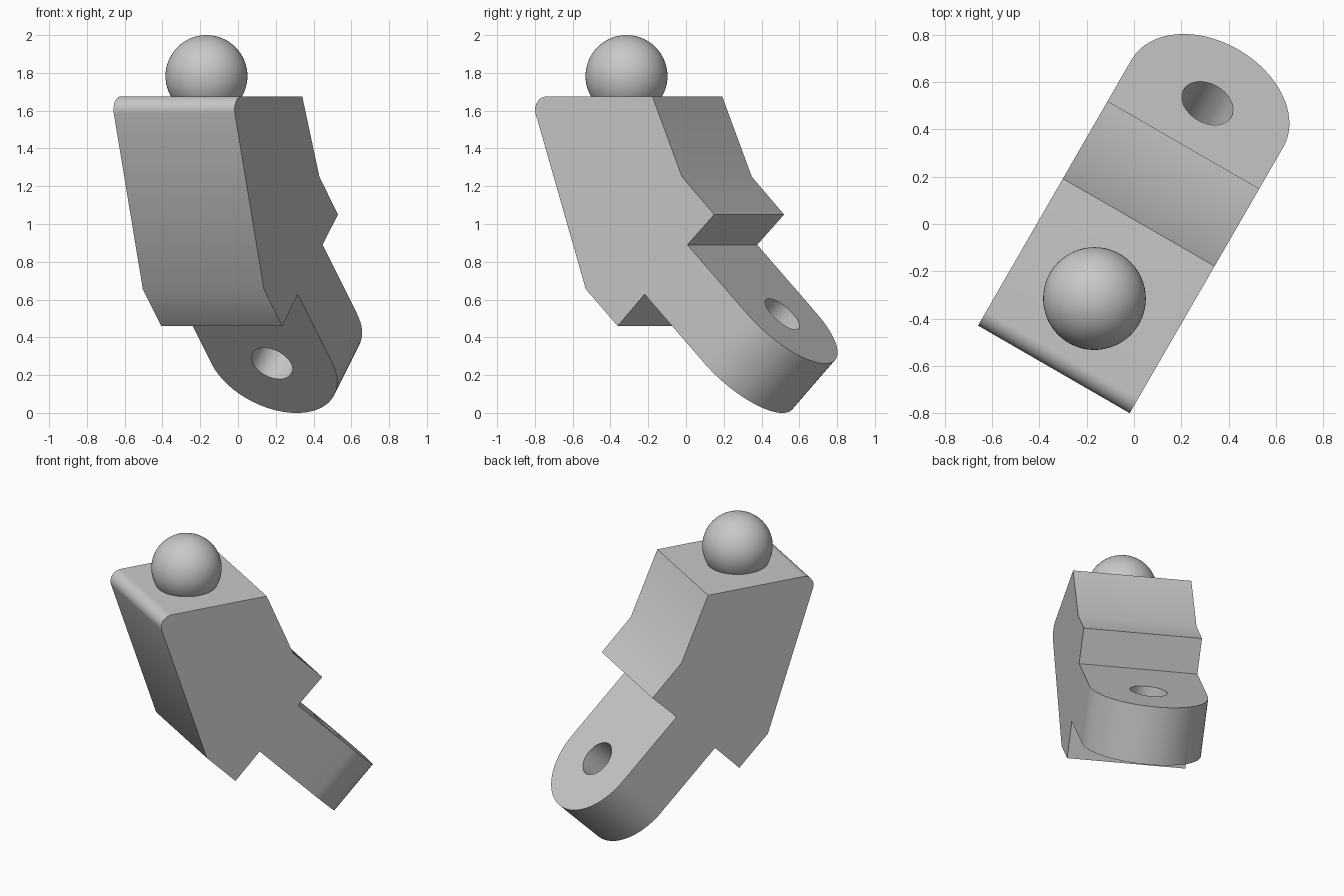
import bpy, bmesh
from math import sin, cos, pi, radians, sqrt
from mathutils import Vector

cube = bpy.data.objects.get("Cube")
if cube:
    bpy.data.objects.remove(cube, do_unlink=True)

grey = bpy.data.materials.new("light grey")
grey.use_nodes = True
colour = (0.58, 0.58, 0.58, 1)
grey.diffuse_color = colour
grey.node_tree.nodes["Principled BSDF"].inputs["Base Color"].default_value = colour

HALF = 0.37                                  # half width, also arm thickness and end radius
TURN = radians(-30)
MID = Vector((0.012, -0.007, 0))             # where the centre plane of the part lies
DOWN = Vector((0, 1, -1)).normalized()       # along the arm
OUT = Vector((0, 1, 1)).normalized()         # out of the arm's upper face
HOLE = Vector((0, 0.597, 0.523))             # hole centre on the upper face
ROOT = HOLE - DOWN * 0.519                   # where the arm leaves the body
UNDER = ROOT - OUT * HALF


def select_only(ob):
    bpy.ops.object.select_all(action='DESELECT')
    ob.select_set(True)
    bpy.context.view_layer.objects.active = ob


def prism(bm, loop_a, loop_b, open_side):
    """Close two matching outlines into a solid, leaving one side open."""
    a = [bm.verts.new(p) for p in loop_a]
    b = [bm.verts.new(p) for p in loop_b]
    bm.faces.new(a)
    bm.faces.new(b)
    for i in range(len(a)):
        j = (i + 1) % len(a)
        if i != open_side:
            bm.faces.new((a[i], a[j], b[j], b[i]))


bm = bmesh.new()

# Body: side profile (y, z) with a rounded upper front edge
profile = [(ROOT.y, ROOT.z), (0.394, 1.05), (0.197, 1.25), (0.016, 1.675)]
for i in range(13):
    t = radians(90 + 108 * i / 12)
    profile.append((-0.631 + 0.07 * cos(t), 1.605 + 0.07 * sin(t)))
profile += [(-0.391, 0.655), (-0.196, 0.46), (UNDER.y, UNDER.z)]
prism(bm, [(-HALF, y, z) for y, z in profile],
      [(HALF, y, z) for y, z in profile], len(profile) - 1)

# Arm: slanted plate with a half-round end
side = Vector((HALF, 0, 0))
upper = [ROOT + side]
for i in range(41):
    t = pi * i / 40
    upper.append(HOLE + side * cos(t) + DOWN * HALF * sin(t))
upper.append(ROOT - side)
prism(bm, upper, [p - OUT * HALF for p in upper], len(upper) - 1)

# Weld both into one solid and dissolve the seams
bmesh.ops.remove_doubles(bm, verts=bm.verts[:], dist=0.001)
bmesh.ops.recalc_face_normals(bm, faces=bm.faces[:])
seams = [e for e in bm.edges if len(e.link_faces) == 2 and e.calc_face_angle() < 0.01]
bmesh.ops.dissolve_edges(bm, edges=seams, use_verts=False)
mesh = bpy.data.meshes.new("limb_body")
bm.to_mesh(mesh)
bm.free()
body = bpy.data.objects.new("limb_body", mesh)
bpy.context.collection.objects.link(body)
mesh.materials.append(grey)

# Hole through the arm
bpy.ops.mesh.primitive_cylinder_add(vertices=48, radius=0.116, depth=1.0,
                                    location=HOLE - OUT * HALF / 2,
                                    rotation=(radians(-45), 0, 0))
cutter = bpy.context.object
cutter.name = "hole_cutter"
cutter.hide_render = True
cutter.data.materials.append(grey)
cut = body.modifiers.new("hole", 'BOOLEAN')
cut.operation = 'DIFFERENCE'
cut.solver = 'EXACT'
cut.object = cutter
select_only(body)
bpy.ops.object.modifier_apply(modifier=cut.name)
bpy.data.objects.remove(cutter, do_unlink=True)
body.rotation_euler.z = TURN
body.location = MID
bpy.ops.object.shade_smooth_by_angle(angle=radians(30))

# Ball joint on top
bpy.ops.mesh.primitive_uv_sphere_add(segments=64, ring_count=32, radius=0.217,
                                     location=(-0.167, -0.315, 1.783))
ball = bpy.context.object
ball.name = "ball_joint"
ball.data.materials.append(grey)
bpy.ops.object.shade_smooth()
